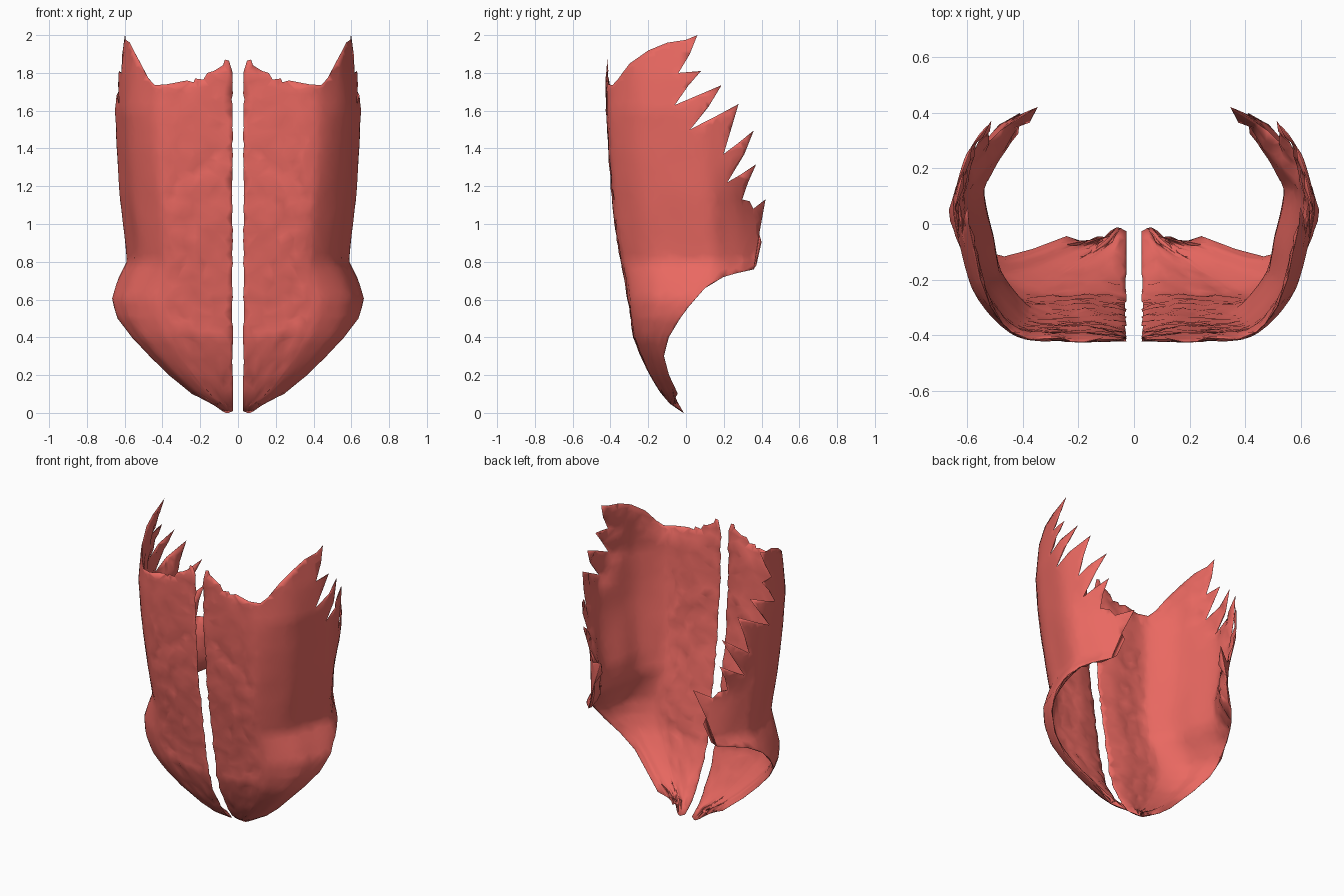
import bpy, random
from mathutils import Vector, noise
from mathutils.geometry import delaunay_2d_cdt

if "Cube" in bpy.data.objects:
    bpy.data.objects.remove(bpy.data.objects["Cube"])

random.seed(4)
S = 0.15  # scale of the wrap parameter in the flat layout


def lerp(table, z):
    if z <= table[0][0]:
        return table[0][1:]
    for p, q in zip(table, table[1:]):
        if z <= q[0]:
            t = (z - p[0]) / (q[0] - p[0])
            return [a + (b - a) * t for a, b in zip(p[1:], q[1:])]
    return table[-1][1:]


# height: half width, front y, depth factor
LEVELS = [(0, .07, -.015, .01), (.05, .14, -.09, .02), (.1, .25, -.135, .19),
          (.2, .37, -.195, .22), (.3, .47, -.24, .26), (.4, .565, -.28, .4),
          (.5, .64, -.295, .56), (.6, .668, -.31, .75), (.7, .642, -.325, .92),
          (.8, .595, -.345, 1), (1, .61, -.38, 1), (1.2, .63, -.4, 1),
          (1.4, .645, -.415, 1), (1.6, .657, -.425, 1), (1.8, .635, -.425, 1),
          (2, .6, -.42, 1)]
# horizontal wrap section: fraction of half width, depth behind the front
WRAP = [Vector(p) for p in [(0, .005), (.3, 0), (.55, .003), (.69, .04), (.86, .16),
        (.94, .3), (1, .47), (.97, .59), (.91, .69), (.77, .79), (.5, .855)]]


def wrap(a):
    i = max(0, min(int(a), len(WRAP) - 2))
    t = a - i
    p = [WRAP[max(0, min(j, len(WRAP) - 1))] for j in range(i - 1, i + 3)]
    return .5 * (2 * p[1] + (p[2] - p[0]) * t + (2 * p[0] - 5 * p[1] + 4 * p[2] - p[3]) * t * t
                 + (3 * p[1] - p[0] - 3 * p[2] + p[3]) * t ** 3)


def surface(a, z):
    w, yf, k = lerp(LEVELS, z)
    f = wrap(a)
    v = Vector((.028 + (w - .028) * f.x, yf + k * f.y, z))
    # the lowest rear slip curls in towards the back
    low = max(0, min(1, (1.3 - z) / .2)) * max(0, min(1, (z - .6) / .2))
    v.x -= low * .34 * max(0, v.y - .15)
    return v


def find_a(y, z):
    lo, hi = 2.5, 10
    for _ in range(30):
        mid = (lo + hi) / 2
        if surface(mid, z).y < y:
            lo = mid
        else:
            hi = mid
    return lo


# outline of the flat sheet: ragged midline, top edge, rear teeth, lower edge
outline = [(0, .01)]
outline += [(random.uniform(-.02, .06), .04 + i * .03) for i in range(58)]
outline += [(.03, 1.81), (.17, 1.865), (.3, 1.87), (.36, 1.84), (.6, 1.81), (.75, 1.8),
            (.85, 1.765), (1.1, 1.77), (1.15, 1.75), (1.4, 1.76), (2.1, 1.74), (2.9, 1.735)]
REAR = [(-.36, 1.77), (-.3, 1.85), (-.2, 1.92), (-.1, 1.96), (0, 1.975), (.06, 2),
        (.02, 1.9), (-.04, 1.8), (.08, 1.81), (.01, 1.73), (-.06, 1.63), (.06, 1.68),
        (.19, 1.735), (.12, 1.62), (.02, 1.5), (.14, 1.56), (.28, 1.635), (.24, 1.5),
        (.2, 1.37), (.28, 1.43), (.36, 1.495), (.31, 1.37), (.22, 1.22), (.29, 1.26),
        (.37, 1.315), (.33, 1.22), (.3, 1.13), (.34, 1.12), (.36, 1.08), (.425, 1.13),
        (.39, .95), (.36, .76), (.27, .74), (.2, .72), (.1, .66)]
outline += [(find_a(y, z), z) for y, z in REAR]
outline += [(6, z) for z in (.56, .5, .45, .4, .35, .3, .25, .2, .15, .1, .07, .04, .01)]
outline += [(a, 0) for a in (4, 2)]

# jittered interior points, triangulated inside the outline
flat = [Vector((a * S, z)) for a, z in outline]
n = len(flat)
for i in range(1, 40):
    for j in range(1, 50):
        flat.append(Vector(((i / 4 + random.uniform(-.1, .1)) * S,
                            j * .04 + random.uniform(-.012, .012))))
edges = [(i, (i + 1) % n) for i in range(n)]
pts, es, faces, *_ = delaunay_2d_cdt(flat, edges, [], 1, 1e-5)

use = {}
for f in faces:
    for i in range(3):
        e = tuple(sorted((f[i], f[i - 1])))
        use[e] = use.get(e, 0) + 1
rim = {v for e, c in use.items() if c == 1 for v in e}

# wrap the sheet round the trunk with torn, fibrous relief near the midline
verts, weights = [], []
for i, p in enumerate(pts):
    a, z = p.x / S, p.y
    v = surface(a, z)
    fibre = max(0, min(1, (2.8 - a) / 1.2)) * min(1, z / .15)
    d = noise.noise(Vector((v.x * 5, v.y * 5, z * 4))) * .006 - .003
    # fibres run downwards and inwards
    d += fibre * .012 * (abs(noise.noise(Vector(((v.x + z) * 9, (v.x - z) * 18, 3)))) * -2 + .3)
    verts.append(v + Vector((v.x * .7, v.y, 0)).normalized() * d)
    # thickest at the waist, tapering to the edges
    near = min((p - pts[r]).length for r in rim)
    waist = max(0, 1 - abs(z - .92) / .35) * max(0, min(1, (a - 3) / 2))
    weights.append(max(.02, min(1, near / .1) * (.5 + .5 * waist)))

mesh = bpy.data.meshes.new("side_abdominal_muscle")
mesh.from_pydata(verts, [], [tuple(f) for f in faces])
mesh.update()
obj = bpy.data.objects.new("side_abdominal_muscle", mesh)
bpy.context.collection.objects.link(obj)

# tapered shell
group = obj.vertex_groups.new(name="thickness")
for i, w in enumerate(weights):
    group.add([i], w, 'REPLACE')
shell = obj.modifiers.new("shell", 'SOLIDIFY')
shell.thickness = .06
shell.offset = -1
shell.vertex_group = "thickness"

# mirrored other half
mirror = obj.modifiers.new("mirror", 'MIRROR')
mirror.use_mirror_merge = False

mat = bpy.data.materials.new("muscle_red")
mat.diffuse_color = (.82, .14, .12, 1)
mat.use_nodes = True
mat.node_tree.nodes["Principled BSDF"].inputs["Base Color"].default_value = mat.diffuse_color
mesh.materials.append(mat)
bpy.context.view_layer.objects.active = obj
obj.select_set(True)
bpy.ops.object.shade_smooth_by_angle(angle=.6)
